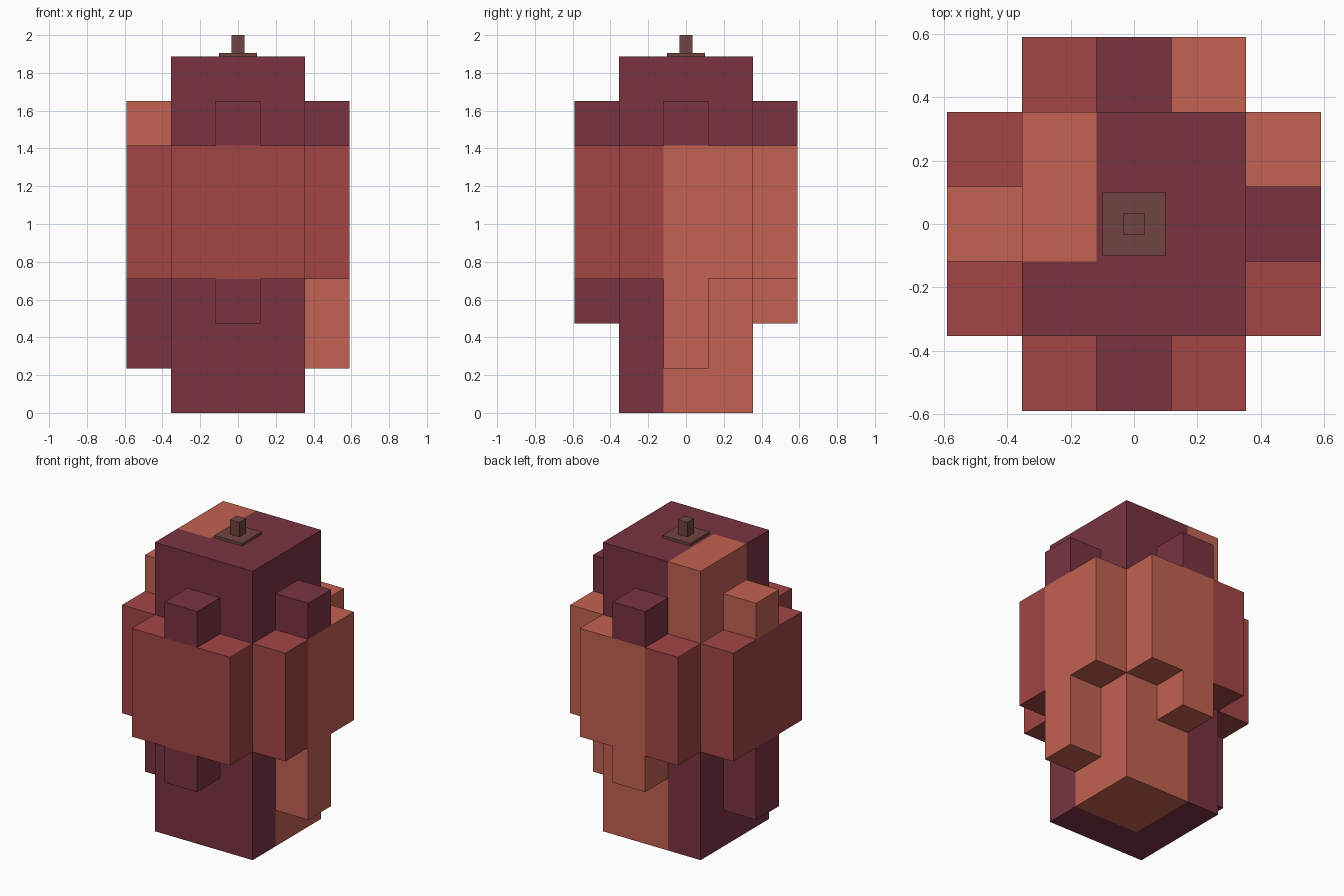
import bpy, bmesh
from mathutils import Vector

if "Cube" in bpy.data.objects:
    bpy.data.objects.remove(bpy.data.objects["Cube"])

U = 0.236  # size of one building block


def material(name, rgb):
    m = bpy.data.materials.new(name)
    lin = [((c / 255 + 0.055) / 1.055) ** 2.4 for c in rgb]
    m.diffuse_color = (*lin, 1)
    m.use_nodes = True
    m.node_tree.nodes["Principled BSDF"].inputs["Base Color"].default_value = m.diffuse_color
    return m


MATS = [material("dark plum", (122, 52, 66)),
        material("red", (162, 70, 69)),
        material("orange", (194, 98, 81))]
BROWN = material("stem brown", (112, 68, 65))
PLUM, RED, ORANGE = 0, 1, 2


def block(xs, ys, zs):
    """All block cells in inclusive index ranges."""
    return {(i, j, k) for i in range(xs[0], xs[1] + 1)
            for j in range(ys[0], ys[1] + 1) for k in range(zs[0], zs[1] + 1)}


# Colour rules
def core_colour(i, j, k):
    if k < 6 and i >= 0 and j >= 0:
        return ORANGE                      # back right patch
    if k >= 6 and i == -1 and j >= 0:
        return ORANGE                      # back left patch at the top
    return PLUM


def band_colour(i, j, k):
    return ORANGE if i >= 0 and j >= 0 else RED


# name: (cells, colour rule)
parts = {"core": (block((-1, 1), (-1, 1), (0, 7)), core_colour)}

# Four sides: direction, top knob colour, bottom knob colour, bottom knob start
sides = {"front": (0, -1, PLUM, PLUM, 2), "back": (0, 1, PLUM, ORANGE, 2),
         "left": (-1, 0, ORANGE, PLUM, 1), "right": (1, 0, PLUM, ORANGE, 1)}
for name, (dx, dy, top, bottom, low) in sides.items():
    xs = (2 * dx, 2 * dx) if dx else (-1, 1)
    ys = (2 * dy, 2 * dy) if dy else (-1, 1)
    cx, cy = (2 * dx, 2 * dx), (2 * dy, 2 * dy)
    parts[name + "_band"] = (block(xs, ys, (3, 5)), band_colour)
    parts[name + "_upper_knob"] = (block(cx, cy, (6, 6)), lambda i, j, k, c=top: c)
    parts[name + "_lower_knob"] = (block(cx, cy, (low, 2)), lambda i, j, k, c=bottom: c)

solid = set().union(*(cells for cells, _ in parts.values()))


def build_part(name, cells, colour):
    """Outer faces of the cells, coloured by rule, merged where flat."""
    bm = bmesh.new()
    for cell in sorted(cells):
        centre = Vector((cell[0], cell[1], cell[2] + 0.5)) * U
        for axis in range(3):
            for sign in (-1, 1):
                n = Vector((0, 0, 0))
                n[axis] = sign
                if tuple(int(c + d) for c, d in zip(cell, n)) in solid:
                    continue
                a = Vector((0, 0, 0))
                a[(axis + 1) % 3] = 1
                b = n.cross(a)
                quad = [bm.verts.new(centre + (n + a * s + b * t) * U / 2)
                        for s, t in ((-1, -1), (1, -1), (1, 1), (-1, 1))]
                bm.faces.new(quad).material_index = colour(*cell)
    bmesh.ops.remove_doubles(bm, verts=bm.verts[:], dist=0.001)
    bmesh.ops.dissolve_limit(bm, angle_limit=0.01, verts=bm.verts[:],
                             edges=bm.edges[:], delimit={'MATERIAL'})
    me = bpy.data.meshes.new(name)
    bm.to_mesh(me)
    bm.free()
    for m in MATS:
        me.materials.append(m)
    bpy.context.collection.objects.link(bpy.data.objects.new(name, me))


for part_name, (part_cells, rule) in parts.items():
    build_part(part_name, part_cells, rule)


# Stem plate and stem post
def box(name, half, z0, z1):
    bpy.ops.mesh.primitive_cube_add(size=1, location=(0, 0, (z0 + z1) / 2))
    ob = bpy.context.object
    ob.name = name
    ob.scale = (2 * half, 2 * half, z1 - z0)
    ob.data.materials.append(BROWN)


box("stem_plate", 0.10, 8 * U, 1.905)
box("stem_post", 0.034, 1.905, 2.0)
